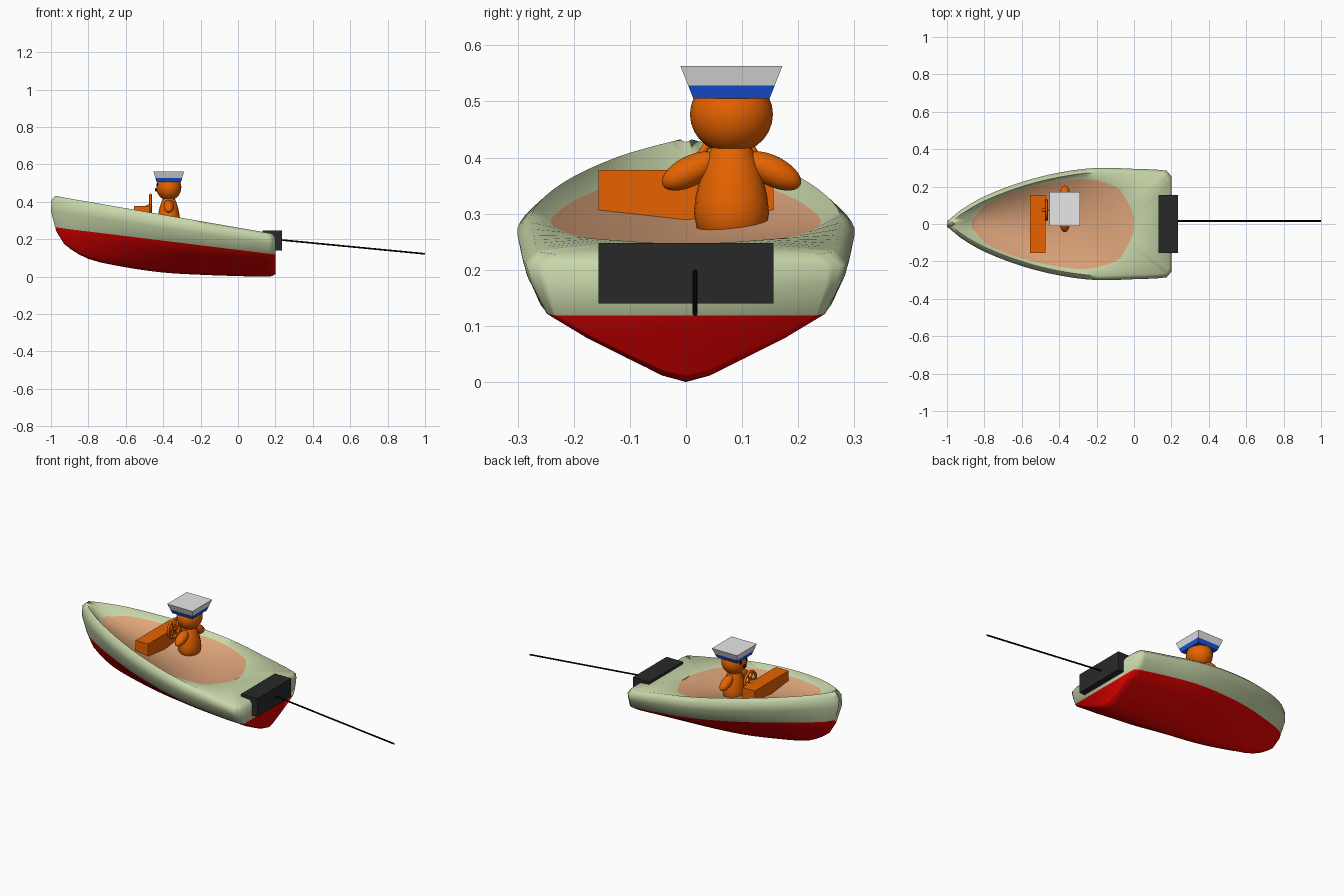
import bpy, bmesh, math
from mathutils import Vector

if "Cube" in bpy.data.objects:
    bpy.data.objects.remove(bpy.data.objects["Cube"])


def mat(name, rgb):
    m = bpy.data.materials.new(name)
    m.diffuse_color = (*rgb, 1)
    m.use_nodes = True
    m.node_tree.nodes["Principled BSDF"].inputs["Base Color"].default_value = m.diffuse_color
    return m


RED = mat("red", (0.8, 0.0, 0.0))
GREEN = mat("pale green", (0.58, 0.68, 0.40))
TAN = mat("tan", (0.74, 0.38, 0.2))
ORANGE = mat("orange", (0.9, 0.14, 0.0))
BLUE = mat("blue", (0.008, 0.09, 0.75))
GREY = mat("light grey", (0.8, 0.8, 0.8))
DARK = mat("dark grey", (0.022, 0.022, 0.022))
BLACK = mat("black", (0.002, 0.002, 0.002))


def finish(name, bm, mats, angle=None):
    bmesh.ops.recalc_face_normals(bm, faces=bm.faces)
    me = bpy.data.meshes.new(name)
    bm.to_mesh(me)
    bm.free()
    ob = bpy.data.objects.new(name, me)
    bpy.context.collection.objects.link(ob)
    for m in mats:
        me.materials.append(m)
    if angle:
        bpy.ops.object.select_all(action='DESELECT')
        ob.select_set(True)
        bpy.context.view_layer.objects.active = ob
        bpy.ops.object.shade_smooth_by_angle(angle=math.radians(angle))
    return ob


def loft(name, rings, mats, angle=None):
    """Join closed rings of points and cap both ends."""
    bm = bmesh.new()
    vs = [[bm.verts.new(p) for p in r] for r in rings]
    n = len(rings[0])
    for a, b in zip(vs, vs[1:]):
        for i in range(n):
            j = (i + 1) % n
            bm.faces.new((a[i], a[j], b[j], b[i]))
    bm.faces.new(vs[0])
    bm.faces.new(vs[-1])
    return finish(name, bm, mats, angle)


def box(name, x0, x1, y0, y1, z0, z1, m):
    ring = lambda z: [(x0, y0, z), (x1, y0, z), (x1, y1, z), (x0, y1, z)]
    return loft(name, [ring(z0), ring(z1)], [m])


def ball(name, loc, size, m, rx=0):
    bm = bmesh.new()
    bmesh.ops.create_uvsphere(bm, u_segments=24, v_segments=14, radius=1)
    ob = finish(name, bm, [m], 60)
    ob.location, ob.scale, ob.rotation_euler = loc, size, (rx, 0, 0)
    return ob


def rod(name, a, b, r, m, sides=8):
    a, b = Vector(a), Vector(b)
    bm = bmesh.new()
    bmesh.ops.create_cone(bm, cap_ends=True, segments=sides, radius1=r, radius2=r, depth=(b - a).length)
    ob = finish(name, bm, [m], 50)
    ob.location = (a + b) / 2
    ob.rotation_euler = (b - a).to_track_quat('Z', 'Y').to_euler()
    return ob


# Hull stations: x, keel z, waterline half width, gunwale half width, floor edge x, floor half width
STATIONS = [
    (-0.985, 0.245, 0.012, 0.016, -0.96, 0.004), (-0.93, 0.175, 0.05, 0.072, -0.868, 0.022),
    (-0.8, 0.095, 0.11, 0.148, -0.79, 0.105), (-0.6, 0.05, 0.185, 0.225, -0.62, 0.178),
    (-0.4, 0.022, 0.235, 0.275, -0.42, 0.225), (-0.2, 0.01, 0.265, 0.30, -0.25, 0.24),
    (0, 0.003, 0.262, 0.295, -0.1, 0.2), (0.12, 0, 0.252, 0.291, -0.05, 0.145),
    (0.175, 0.001, 0.248, 0.285, -0.02, 0.09), (0.2, 0.012, 0.232, 0.255, 0, 0.04)]
BILGE = [(0, 0), (0.17, 0.09), (0.42, 0.34), (0.71, 0.64), (1, 1)]
LAST = len(STATIONS) - 1


def half_section(k):
    x, zk, w1, w3, fx, fw = STATIONS[k]
    zw, gz = 0.143 - 0.123 * x, 0.262 - 0.173 * x
    bow, stern = k == 0, k == LAST
    pts = [(x + 0.012 * bow, w1 * u, zk + (zw - zk) * v) for u, v in BILGE]
    pts.append((x - 0.015 * bow, w1 + 0.75 * (w3 - w1), (zw + gz) / 2))
    pts.append((x - 0.012 * bow, w3, gz - 0.022))
    pts.append((x + 0.01 * bow - 0.012 * stern, w3 - min(0.024, w3 * 0.4), gz))
    fz = gz - 0.004 if bow else 0.247 - 0.14 * fx
    pts.append((fx, fw, fz))
    pts.append((fx, 0, fz - 0.027 * fw / 0.24))
    return [Vector(p) for p in pts]


def spline(p0, p1, p2, p3, t):
    """Smooth curve from p1 to p2."""
    return p1 + 0.5 * t * (p2 - p0 + t * (2 * p0 - 5 * p1 + 4 * p2 - p3
                                          + t * (3 * (p1 - p2) + p3 - p0)))


# Hull: closed sections lofted bow to stern, coloured by row
SUB = 3
halves = [half_section(k) for k in range(LAST + 1)]
sections = []
for k in range(LAST):
    q = [halves[max(0, min(LAST, k + d))] for d in (-1, 0, 1, 2)]
    smooth = 0 < k < LAST - 2
    for j in range(SUB):
        t = j / SUB
        sections.append([spline(*p, t) if smooth else p[1].lerp(p[2], t) for p in zip(*q)])
sections.append(halves[-1])

bm = bmesh.new()
rows = []
for h in sections:
    ring = list(h) + [Vector((p.x, -p.y, p.z)) for p in h[-2:0:-1]]
    rows.append([bm.verts.new(p) for p in ring])
N = len(rows[0])
for k, (a, b) in enumerate(zip(rows, rows[1:])):
    for i in range(N):
        j = (i + 1) % N
        f = bm.faces.new((a[i], a[j], b[j], b[i]))
        r = min(i, N - 1 - i)
        f.material_index = 0 if r < 4 else 1 if r < 8 or k < SUB else 2
bm.faces.new(rows[0]).material_index = 1
s = rows[-1]
for idx, m in (((14, 15, 16, 17, 0, 1, 2, 3, 4), 0), ((4, 5, 6, 12, 13, 14), 1),
               ((6, 7, 11, 12), 1), ((7, 8, 10, 11), 1), ((8, 9, 10), 2)):
    bm.faces.new([s[i] for i in idx]).material_index = m
finish("hull", bm, [RED, GREEN, TAN], 75)

# Outboard motor and tiller rod
box("motor", 0.13, 0.235, -0.156, 0.156, 0.14, 0.248, DARK)
rod("tiller_rod", (0.2, 0.016, 0.199), (1.0, 0.016, 0.122), 0.0045, BLACK)

# Dashboard and steering wheel
box("dashboard", -0.555, -0.473, -0.156, 0.156, 0.27, 0.378, ORANGE)
WY, WZ = 0.075, 0.385
bpy.ops.mesh.primitive_torus_add(major_segments=28, minor_segments=8, major_radius=0.052,
                                 minor_radius=0.0075, location=(-0.468, WY, WZ),
                                 rotation=(0, math.pi / 2, 0))
wheel = bpy.context.object
wheel.name = "steering_wheel"
wheel.data.materials.append(ORANGE)
bpy.ops.object.shade_smooth_by_angle(angle=math.radians(60))
for k in range(3):
    t = k * math.pi / 3
    dy, dz = 0.052 * math.cos(t), 0.052 * math.sin(t)
    rod("wheel_spoke", (-0.468, WY - dy, WZ - dz), (-0.468, WY + dy, WZ + dz), 0.005, ORANGE)
rod("steering_column", (-0.5, WY, 0.365), (-0.462, WY, WZ), 0.01, ORANGE)

# Sailor figure: turned body, round head, two drooping arms
FX, FY = -0.37, 0.081
PROFILE = [(0.05, 0.258), (0.062, 0.275), (0.067, 0.3), (0.064, 0.33),
           (0.056, 0.365), (0.046, 0.395), (0.035, 0.42)]
loft("body", [[(FX + 0.9 * r * math.cos(a), FY + r * math.sin(a), z)
               for a in (2 * math.pi * i / 24 for i in range(24))] for r, z in PROFILE], [ORANGE], 50)
ball("head", (FX, FY, 0.477), (0.067, 0.074, 0.07), ORANGE)
for side in (-1, 1):
    ball("arm", (FX, FY + side * 0.073, 0.376), (0.028, 0.056, 0.027), ORANGE, -side * math.radians(27))
    ball("eye", (FX - 0.06, FY + side * 0.026, 0.492), (0.006, 0.009, 0.009), BLACK)
ball("nose", (FX - 0.067, FY, 0.464), (0.008, 0.013, 0.01), BLACK)


# Square flared hat: blue band and grey crown
def square(hx, hy, z):
    return [(FX + a * hx, FY + b * hy, z) for a, b in ((-1, -1), (1, -1), (1, 1), (-1, 1))]


loft("hat_band", [square(0.065, 0.068, 0.505), square(0.072, 0.077, 0.528)], [BLUE])
loft("hat_crown", [square(0.072, 0.077, 0.528), square(0.082, 0.091, 0.563)], [GREY])
